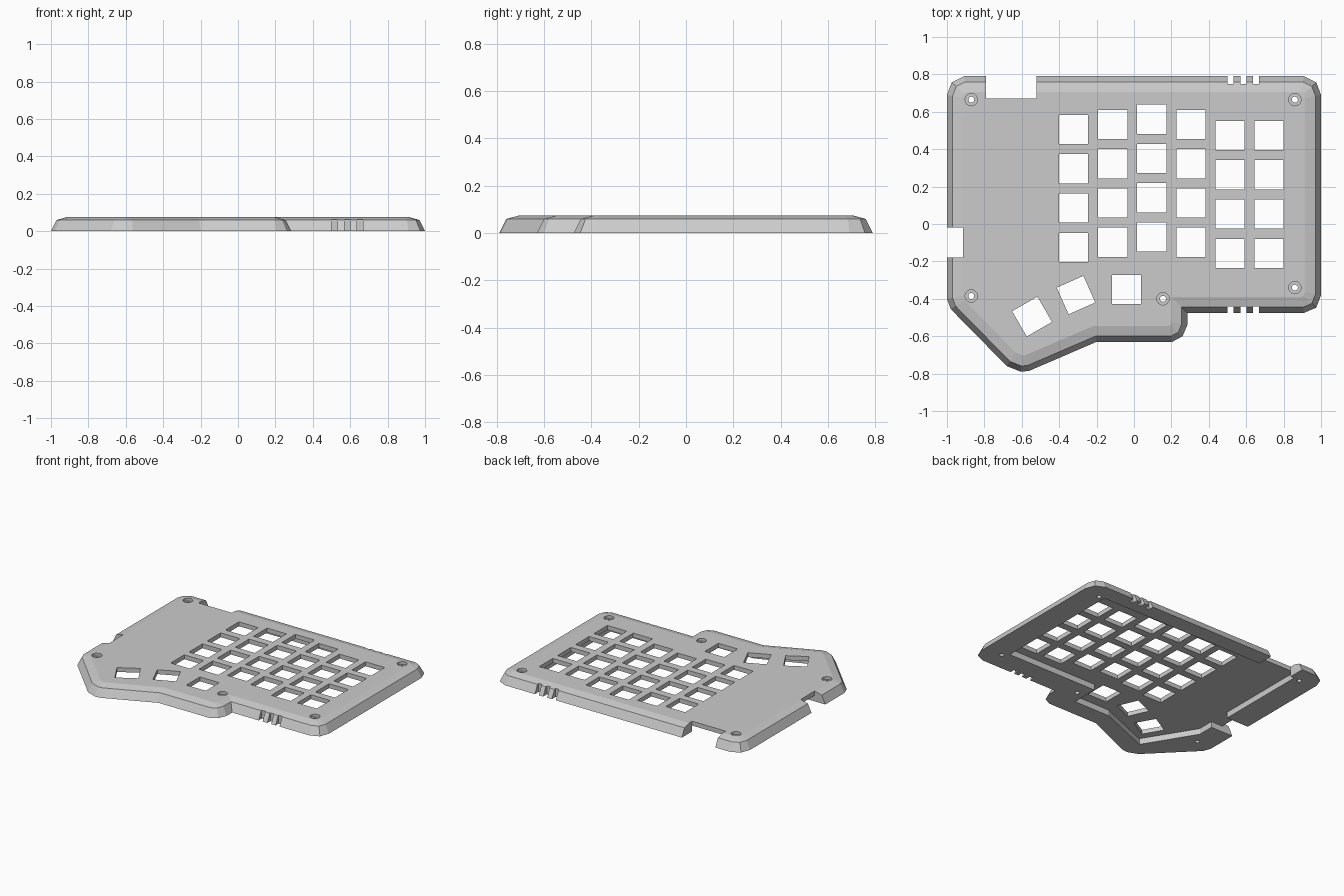
import bpy, bmesh
from math import radians, cos, sin, pi
from mathutils import Vector, Matrix

cube = bpy.data.objects.get("Cube")
if cube:
    bpy.data.objects.remove(cube, do_unlink=True)

TOP, PLATE_BOTTOM = 0.075, 0.043

grey = bpy.data.materials.new("plain_grey")
grey.use_nodes = True
colour = (0.6, 0.6, 0.6, 1)
grey.diffuse_color = colour
grey.node_tree.nodes["Principled BSDF"].inputs["Base Color"].default_value = colour


def inset(points, d):
    """Move every edge of a counter-clockwise outline inwards by d."""
    result = []
    for i, p in enumerate(points):
        p = Vector(p)
        a = (p - Vector(points[i - 1])).normalized()
        b = (Vector(points[(i + 1) % len(points)]) - p).normalized()
        na, nb = Vector((-a.y, a.x)), Vector((-b.y, b.x))
        result.append(p + (na + nb) * d / (1 + na.dot(nb)))
    return result


def add_loft(bm, layers):
    """Closed solid through (outline, z) layers, bottom to top."""
    rings = [[bm.verts.new((p[0], p[1], z)) for p in pts] for pts, z in layers]
    n = len(rings[0])
    bm.faces.new(rings[0][::-1])
    bm.faces.new(rings[-1])
    for low, high in zip(rings, rings[1:]):
        for i in range(n):
            j = (i + 1) % n
            bm.faces.new((low[i], low[j], high[j], high[i]))


def add_box(bm, x0, x1, y0, y1, z0=-0.1, z1=0.2):
    add_loft(bm, [([(x0, y0), (x1, y0), (x1, y1), (x0, y1)], z) for z in (z0, z1)])


def add_key(bm, x, y, angle=0):
    spin = Matrix.Rotation(radians(angle), 2)
    h = 0.078
    pts = [spin @ Vector(c) + Vector((x, y)) for c in ((-h, -h), (h, -h), (h, h), (-h, h))]
    add_loft(bm, [(pts, -0.1), (pts, 0.2)])


def add_disc(bm, x, y, r, z0, z1):
    pts = [(x + r * cos(i * pi / 12), y + r * sin(i * pi / 12)) for i in range(24)]
    add_loft(bm, [(pts, z0), (pts, z1)])


def make_object(name, bm):
    bmesh.ops.recalc_face_normals(bm, faces=bm.faces)
    mesh = bpy.data.meshes.new(name)
    bm.to_mesh(mesh)
    bm.free()
    mesh.materials.append(grey)
    ob = bpy.data.objects.new(name, mesh)
    bpy.context.collection.objects.link(ob)
    return ob


def cut(target, bm):
    cutter = make_object("cutter", bm)
    cutter.hide_render = True
    mod = target.modifiers.new("cut", "BOOLEAN")
    mod.operation, mod.solver, mod.object = "DIFFERENCE", "EXACT", cutter
    bpy.context.view_layer.objects.active = target
    bpy.ops.object.modifier_apply(modifier=mod.name)
    bpy.data.objects.remove(cutter, do_unlink=True)


# Case shell: steep side wall, then a shallow bevel up to the flat top
outline = [(1, -.38), (1, .69), (.975, .757), (.91, .79),
           (-.91, .79), (-.975, .757), (-1, .69), (-1, -.4),
           (-.98, -.455), (-.68, -.76), (-.605, -.79), (-.56, -.785),
           (-.2, -.63), (.205, -.63), (.26, -.6), (.285, -.54),
           (.285, -.475), (.91, -.475), (.975, -.447)]
bm = bmesh.new()
add_loft(bm, [(outline, 0), (inset(outline, 0.03), 0.06), (inset(outline, 0.085), TOP)])
case = make_object("keyboard_case", bm)

# Hollow underside, with a channel out through the left-hand rim
cavity = [(.82, -.3), (.82, .672), (-.82, .672), (-.82, -.02), (-1.05, -.02),
          (-1.05, -.18), (-.82, -.18), (-.82, -.3), (-.6, -.66),
          (-.2, -.5), (.09, -.5), (.09, -.3)]
bm = bmesh.new()
add_loft(bm, [(cavity, -0.1), (cavity, PLATE_BOTTOM)])
cut(case, bm)

# Key openings: staggered columns, then the thumb keys
bm = bmesh.new()
for col, top_y in enumerate((.505, .532, .56, .532, .473, .473)):
    for row in range(4):
        add_key(bm, -.323 + .209 * col, top_y - .21 * row)
for x, y, angle in ((-.545, -.495, 30), (-.31, -.38, 24), (-.04, -.35, 0)):
    add_key(bm, x, y, angle)

# Cable notches and the narrow slots in the rim
add_box(bm, -.79, -.52, .672, .9)
add_box(bm, -1.1, -.913, -.18, -.02)
for x in (.515, .585, .652):
    add_box(bm, x - .016, x + .016, .748, .9)
    add_box(bm, x - .016, x + .016, -.6, -.44)
cut(case, bm)

# Screw holes with recessed heads
screws = ((.86, .665), (-.87, .665), (.86, -.34), (-.87, -.385), (.155, -.4))
for radius, floor in ((.033, .055), (.016, -.1)):
    bm = bmesh.new()
    for x, y in screws:
        add_disc(bm, x, y, radius, floor, 0.2)
    cut(case, bm)
